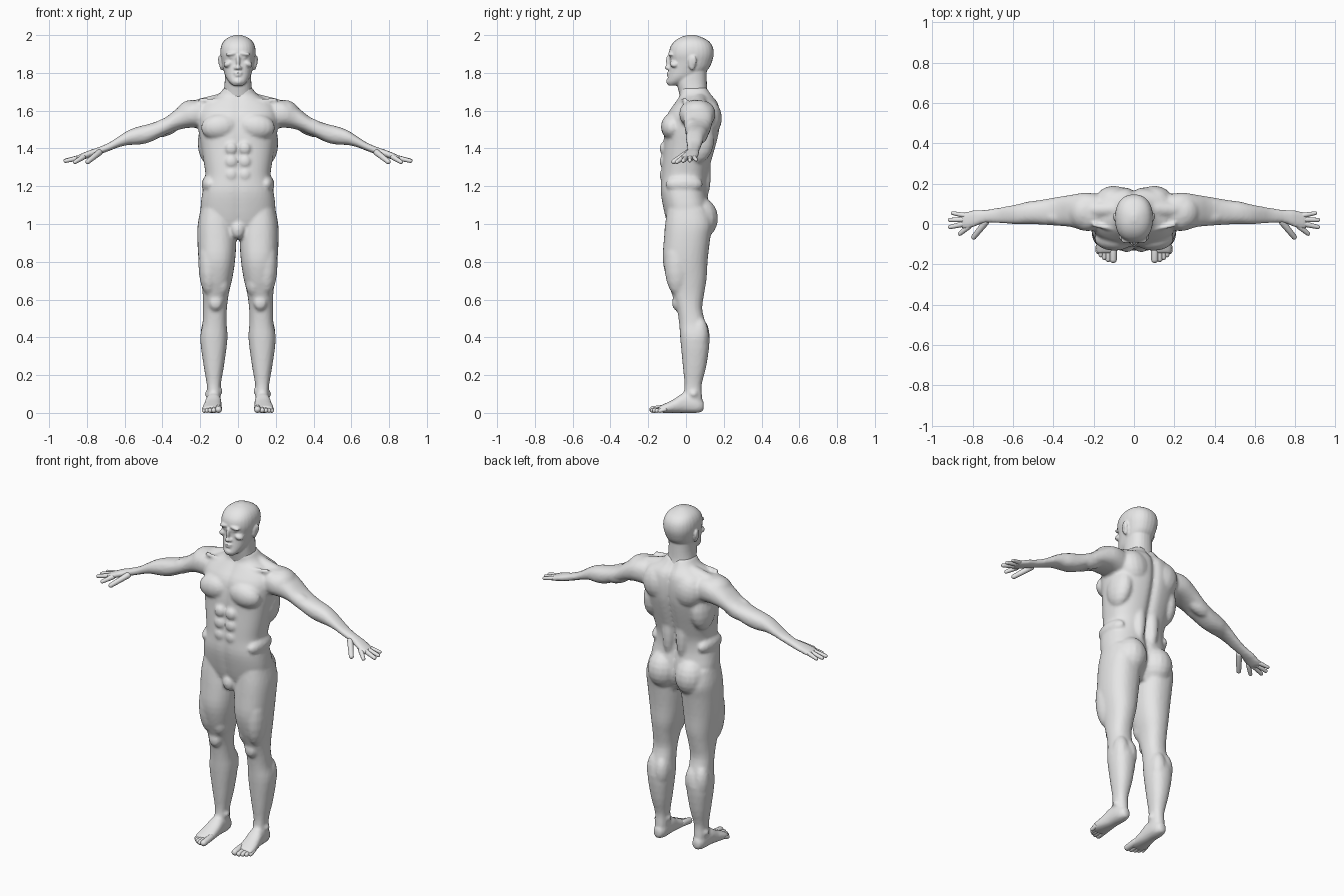
import bpy, math
from mathutils import Vector, Matrix

SIDES = (1, -1)
skin = bpy.data.materials.new("light grey")
skin.diffuse_color = (.8, .8, .8, 1)
verts, faces = [], []


def add_rings(rings, flip=False):
    """Join equal rings of points into a closed skin."""
    n, base = len(rings[0]), len(verts)
    new = [tuple(range(n))[::-1], tuple(range((len(rings) - 1) * n, len(rings) * n))]
    for i in range(len(rings) - 1):
        for k in range(n):
            a, b = i * n + k, i * n + (k + 1) % n
            new.append((a, b, b + n, a + n))
    for r in rings:
        verts.extend(r)
    faces.extend(tuple(base + v for v in (f[::-1] if flip else f)) for f in new)


def loft(axis, stations, s=1, power=2.3, groove=(0, 0), n=28, steps=3):
    """Skin through sections (t along axis, centre, half width, low, high)."""
    secs = []
    for i in range(len(stations) - 1):
        p = [stations[max(0, min(len(stations) - 1, i + k))] for k in (-1, 0, 1, 2)]
        for j in range(steps):
            u = j / steps
            secs.append([0.5 * (2 * b + (c - a) * u + (2 * a - 5 * b + 4 * c - d) * u * u
                                + (3 * b - a - 3 * c + d) * u ** 3) for a, b, c, d in zip(*p)])
    secs.append(stations[-1])
    rings = []
    for t, c, h, lo, hi in secs:
        ring = []
        for k in range(n):
            w = 2 * math.pi * k / n
            cs, sn = math.cos(w), math.sin(w)
            p = c + h * math.copysign(abs(cs) ** (2 / power), cs)
            q = (lo + hi) / 2 + (hi - lo) / 2 * math.copysign(abs(sn) ** (2 / power), sn)
            dip = math.exp(-(p / 0.022) ** 2)
            q += groove[0] * dip if sn < 0 else -groove[1] * dip
            x, y, z = {'z': (p, q, t), 'x': (t, p, q), 'y': (p, t, q)}[axis]
            ring.append((x * s, y, z))
        rings.append(ring)
    add_rings(rings, (axis == 'y') ^ (s < 0) ^ (stations[0][0] > stations[-1][0]))


def ball(m0, m1, n=16, rows=10):
    """Sphere whose lower half follows m0 and upper half m1."""
    rings = []
    for m, first in ((m0, 0), (m1, rows // 2)):
        for i in range(first, first + rows // 2 + 1):
            w = math.pi * min(max(i / rows, .01), .99)
            rings.append([tuple(m @ Vector((math.sin(w) * math.cos(2 * math.pi * k / n),
                                            math.sin(w) * math.sin(2 * math.pi * k / n),
                                            -math.cos(w)))) for k in range(n)])
    if m0 is m1:
        del rings[rows // 2]
    add_rings(rings)


def blob(x, y, z, rx, ry, rz, tilt=0):
    """Ellipsoid muscle, mirrored when it is off the centre line."""
    for s in (SIDES if x else (1,)):
        m = (Matrix.Translation((x * s, y, z)) @ Matrix.Rotation(tilt * s, 4, 'Y')
             @ Matrix.Diagonal((rx, ry, rz, 1)))
        ball(m, m)


def limb(a, b, r0, r1):
    """Mirrored round-ended taper between two points."""
    for s in SIDES:
        p, q = (Vector((v[0] * s, v[1], v[2])) for v in (a, b))
        rot = (q - p).to_track_quat('Z', 'Y').to_matrix().to_4x4()
        ball(Matrix.Translation(p) @ rot @ Matrix.Scale(r0, 4),
             Matrix.Translation(q) @ rot @ Matrix.Scale(r1, 4), 14, 8)


def finish(name, voxel=0, smooth=2):
    """Make an object of the collected parts, blended into one skin if asked."""
    me = bpy.data.meshes.new(name)
    me.from_pydata(verts, [], faces)
    me.shade_smooth()
    verts.clear()
    faces.clear()
    ob = bpy.data.objects.new(name, me)
    bpy.context.collection.objects.link(ob)
    if voxel:
        remesh = ob.modifiers.new("blend", 'REMESH')
        remesh.mode = 'VOXEL'
        remesh.voxel_size = voxel
        remesh.use_smooth_shade = True
        soft = ob.modifiers.new("soften", 'SMOOTH')
        soft.factor, soft.iterations = .5, smooth
        ev = ob.evaluated_get(bpy.context.evaluated_depsgraph_get())
        ob.data = bpy.data.meshes.new_from_object(ev)
        ob.modifiers.clear()
    ob.data.materials.clear()
    ob.data.materials.append(skin)


# torso with spine and breastbone grooves
loft('z', [(.92, 0, .10, -.07, .09), (1.0, 0, .185, -.10, .13), (1.08, 0, .198, -.12, .13),
           (1.17, 0, .188, -.135, .112), (1.25, 0, .172, -.132, .115), (1.33, 0, .182, -.127, .135),
           (1.42, 0, .197, -.12, .16), (1.5, 0, .21, -.115, .178), (1.58, 0, .215, -.10, .182),
           (1.64, 0, .19, -.06, .17), (1.68, 0, .11, -.035, .14), (1.72, 0, .075, -.035, .115)],
     power=2.5, groove=(.006, .018), n=72)
blob(.097, -.073, 1.515, .1, .06, .07, .12)       # chest
blob(.10, .12, 1.56, .09, .07, .10, .2)           # shoulder blade
blob(.15, .06, 1.45, .062, .09, .13, -.1)         # side of back
blob(.045, .10, 1.27, .035, .032, .14)            # lower back
for z in (1.40, 1.33, 1.26):
    blob(.036, -.116, z, .034, .024, .035)        # stomach
blob(.15, -.01, 1.21, .043, .10, .05)             # flank
blob(.09, .075, 1.03, .09, .095, .11)             # buttock
blob(0, -.075, .97, .04, .04, .05)                # groin
limb((.025, -.04, 1.65), (.2, -.005, 1.655), .011, .011)   # collarbone
limb((.05, .075, 1.66), (.2, .07, 1.622), .042, .042)      # neck to shoulder slope

for s in SIDES:
    # arm and palm
    loft('x', [(.15, .06, .085, 1.50, 1.655), (.24, .06, .095, 1.51, 1.655), (.31, .065, .08, 1.50, 1.62),
               (.39, .062, .07, 1.47, 1.56), (.47, .058, .06, 1.432, 1.53), (.53, .055, .055, 1.42, 1.515),
               (.58, .048, .049, 1.418, 1.496), (.63, .045, .043, 1.407, 1.465),
               (.68, .042, .037, 1.388, 1.432), (.74, .038, .032, 1.365, 1.406),
               (.79, .028, .041, 1.35, 1.389), (.83, .018, .044, 1.337, 1.372),
               (.855, .016, .038, 1.334, 1.362)], s)
    # leg
    loft('z', [(1.08, .11, .088, -.10, .12), (1.0, .115, .098, -.11, .14), (.92, .112, .103, -.117, .128),
               (.81, .112, .097, -.123, .115), (.71, .113, .083, -.103, .109), (.63, .118, .069, -.075, .096),
               (.55, .122, .063, -.048, .086), (.47, .124, .064, -.036, .105), (.39, .128, .072, -.03, .125),
               (.25, .128, .054, -.017, .108), (.15, .128, .037, -.008, .083), (.09, .128, .036, -.015, .085),
               (.03, .128, .038, -.02, .088)], s)
    # foot
    loft('y', [(.094, .128, .02, .012, .06), (.06, .128, .037, 0, .085), (-.01, .13, .042, 0, .105),
               (-.06, .134, .047, 0, .075), (-.11, .138, .052, 0, .05), (-.145, .14, .046, .002, .034)], s)

# arm muscles
blob(.25, .06, 1.588, .08, .088, .068, .25)       # shoulder cap
blob(.39, .035, 1.516, .085, .04, .042, .4)       # front upper arm
blob(.38, .09, 1.512, .09, .042, .045, .4)        # rear upper arm
blob(.535, .04, 1.468, .075, .042, .04, .3)       # forearm

# leg muscles
blob(.152, -.045, .79, .058, .07, .17)            # outer thigh
blob(.085, -.03, .69, .045, .06, .08)             # inner thigh
blob(.118, -.05, .585, .036, .024, .042)          # kneecap
blob(.103, .075, .41, .045, .05, .09)             # inner calf
blob(.153, .07, .41, .046, .05, .10)              # outer calf
blob(.094, .03, .115, .013, .02, .017)            # inner ankle
blob(.163, .04, .10, .013, .02, .017)             # outer ankle
finish("body", .0095)

# neck and head
loft('z', [(1.62, 0, .088, -.02, .14), (1.70, 0, .076, -.038, .115), (1.76, 0, .07, -.05, .11),
           (1.83, 0, .07, -.04, .11)])
loft('z', [(1.733, 0, .025, -.092, -.05), (1.75, 0, .046, -.10, .01), (1.78, 0, .066, -.095, .07),
           (1.82, 0, .078, -.089, .118), (1.86, 0, .087, -.085, .138), (1.90, 0, .094, -.09, .147),
           (1.94, 0, .09, -.082, .141), (1.97, 0, .074, -.058, .118), (1.99, 0, .046, -.025, .08),
           (2.001, 0, .012, .015, .045)])
blob(.034, -.081, 1.901, .032, .015, .010, .15)   # brow
blob(.034, -.073, 1.881, .014, .013, .008)        # eye
blob(.05, -.06, 1.848, .028, .026, .018, .4)      # cheekbone
blob(0, -.093, 1.862, .010, .014, .034)           # nose bridge
blob(0, -.098, 1.828, .013, .015, .012)           # nose tip
blob(.013, -.091, 1.825, .009, .011, .009)        # nostril
blob(0, -.089, 1.799, .025, .014, .006)           # upper lip
blob(0, -.089, 1.787, .021, .014, .006)           # lower lip
blob(0, -.088, 1.754, .026, .017, .018)           # chin
blob(.092, .032, 1.852, .009, .02, .038, .12)     # ear
blob(.097, .042, 1.862, .008, .014, .028, .12)    # ear rim
finish("head", .006, 1)

# fingers: knuckle, tip, radius
for a, b, r in (((.82, -.012, 1.354), (.863, -.048, 1.328), .0125),
                ((.835, .002, 1.352), (.913, -.015, 1.334), .0125),
                ((.84, .022, 1.352), (.914, .02, 1.336), .012),
                ((.835, .042, 1.354), (.90, .054, 1.34), .011),
                ((.735, .01, 1.378), (.795, -.065, 1.33), .015)):
    limb(a, b, r + .002, r - .002)
finish("fingers")

# toes
for x, y, r in ((.103, -.176, .018), (.128, -.175, .0135), (.147, -.166, .0125),
                (.164, -.154, .0115), (.179, -.138, .011)):
    limb((x, -.11, r + .008), (x, y, r), r, r)
finish("toes")
